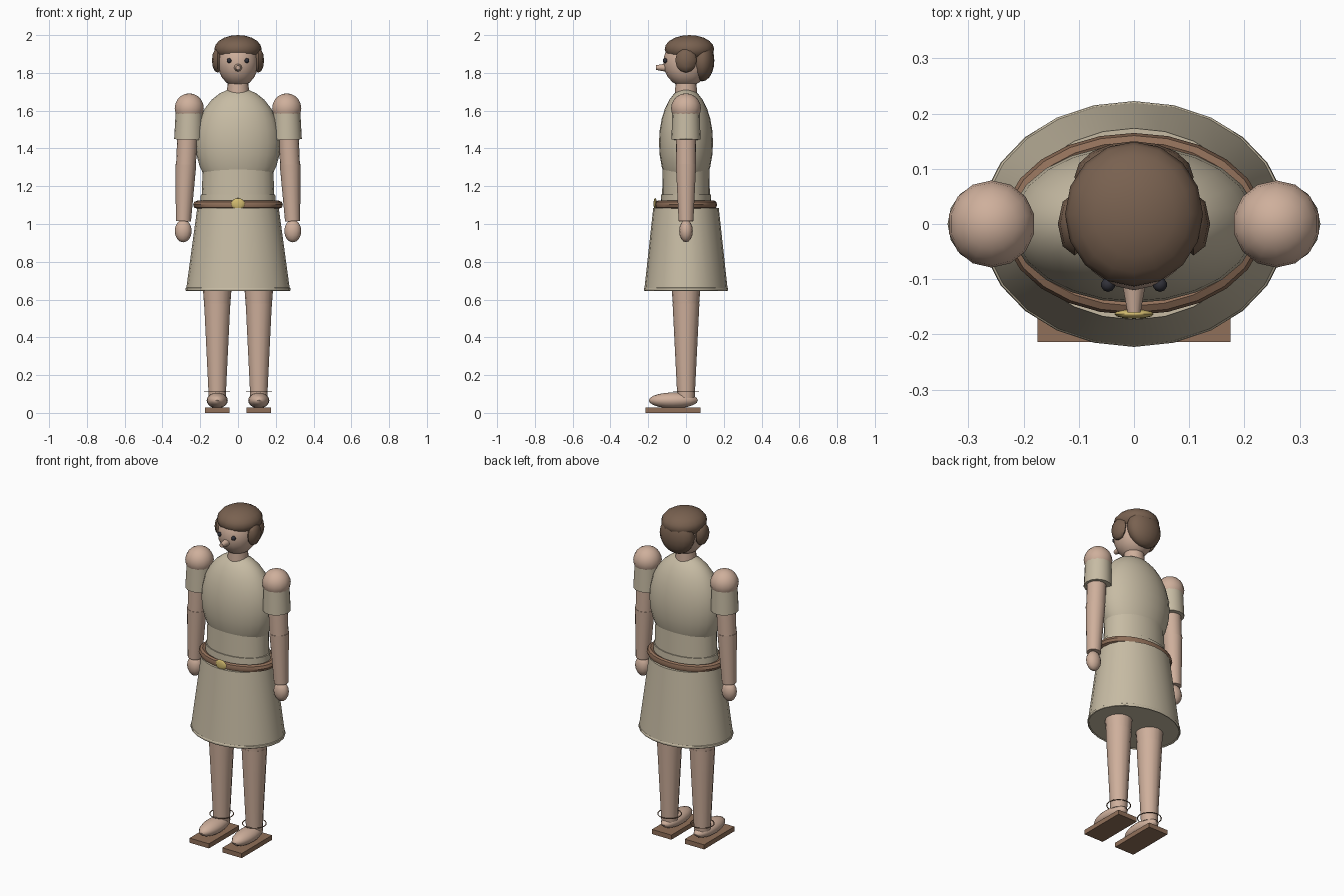
import bpy, math
from mathutils import Vector

if "Cube" in bpy.data.objects:
    bpy.data.objects.remove(bpy.data.objects["Cube"])


def material(name, rgb):
    m = bpy.data.materials.new(name)
    m.diffuse_color = (*rgb, 1)
    m.use_nodes = True
    m.node_tree.nodes["Principled BSDF"].inputs["Base Color"].default_value = m.diffuse_color
    return m


SKIN = material("skin", (0.62, 0.43, 0.33))
CLOTH = material("cloth", (0.57, 0.50, 0.37))
HAIR = material("hair", (0.19, 0.12, 0.08))
LEATHER = material("leather", (0.28, 0.16, 0.10))
GOLD = material("gold", (0.65, 0.50, 0.16))
DARK = material("dark", (0.03, 0.03, 0.04))


def finish(name, mat, scale=(1, 1, 1), smooth=True):
    ob = bpy.context.object
    ob.name = name
    ob.scale = scale
    bpy.ops.object.transform_apply(location=False, rotation=False, scale=True)
    ob.data.materials.append(mat)
    if smooth:
        bpy.ops.object.shade_smooth_by_angle(angle=math.radians(40))
    return ob


def ball(name, loc, radii, mat, seg=16, rings=10):
    bpy.ops.mesh.primitive_uv_sphere_add(segments=seg, ring_count=rings, radius=1, location=loc)
    return finish(name, mat, radii)


def limb(name, a, b, ra, rb, mat, seg=16):
    # tapered cylinder running from a to b
    a, b = Vector(a), Vector(b)
    bpy.ops.mesh.primitive_cone_add(vertices=seg, radius1=ra, radius2=rb,
                                    depth=(b - a).length, location=(a + b) / 2)
    bpy.context.object.rotation_euler = (b - a).to_track_quat('Z', 'Y').to_euler()
    return finish(name, mat)


def drum(name, z0, z1, r0, r1, flat, mat, seg=24):
    # upright elliptical frustum, y radius = flat * x radius
    bpy.ops.mesh.primitive_cone_add(vertices=seg, radius1=r0, radius2=r1,
                                    depth=z1 - z0, location=(0, 0, (z0 + z1) / 2))
    return finish(name, mat, (1, flat, 1))


def ring(name, loc, major, minor, scale, mat, seg=24):
    bpy.ops.mesh.primitive_torus_add(major_radius=major, minor_radius=minor, location=loc,
                                     major_segments=seg, minor_segments=8)
    return finish(name, mat, scale)


# Head and hair
ball("head", (0, 0, 1.855), (0.108, 0.12, 0.13), SKIN)
limb("neck", (0, 0, 1.66), (0, 0, 1.76), 0.06, 0.055, SKIN)
limb("nose", (0, -0.11, 1.828), (0, -0.16, 1.828), 0.021, 0.012, SKIN, 12)
ball("hair_cap", (0, 0.018, 1.926), (0.125, 0.131, 0.074), HAIR)
ball("hair_back", (0, 0.085, 1.865), (0.108, 0.065, 0.11), HAIR)

# Tunic: chest, waist, skirt with hem
ball("tunic_chest", (0, 0, 1.43), (0.225, 0.143, 0.29), CLOTH, 24, 14)
drum("tunic_waist", 1.14, 1.40, 0.192, 0.184, 0.66, CLOTH)
drum("waistband", 1.07, 1.155, 0.202, 0.197, 0.67, CLOTH)
bpy.ops.mesh.primitive_cone_add(vertices=24, radius1=1, radius2=0.785, depth=0.435,
                                location=(0, 0, 0.8675))
finish("skirt", CLOTH, (0.275, 0.221, 1))
ring("skirt_hem", (0, 0, 0.654), 1, 0.022, (0.273, 0.218, 0.42), CLOTH)

# Belt and buckle
ring("belt", (0, 0, 1.102), 0.2, 0.022, (1.072, 0.743, 1), LEATHER)
ball("buckle", (0, -0.163, 1.107), (0.036, 0.009, 0.03), GOLD, 12, 8)

for s, side in ((-1, "left"), (1, "right")):
    # Face and side hair
    ball(f"eye_{side}", (s * 0.047, -0.11, 1.865), (0.013, 0.013, 0.013), DARK, 10, 6)
    ball(f"hair_side_{side}", (s * 0.108, 0, 1.866), (0.03, 0.057, 0.065), HAIR, 8, 6)

    # Arm
    ball(f"shoulder_{side}", (s * 0.258, 0, 1.613), (0.079, 0.079, 0.079), SKIN, 14, 10)
    limb(f"sleeve_{side}", (s * 0.257, 0, 1.61), (s * 0.261, 0, 1.447), 0.072, 0.077, CLOTH)
    limb(f"upper_arm_{side}", (s * 0.262, 0, 1.58), (s * 0.277, 0, 1.28), 0.055, 0.052, SKIN)
    limb(f"forearm_{side}", (s * 0.276, 0, 1.315), (s * 0.289, 0, 1.015), 0.055, 0.040, SKIN, 14)
    ball(f"hand_{side}", (s * 0.29, 0, 0.963), (0.045, 0.036, 0.06), SKIN, 12, 8)

    # Leg
    limb(f"thigh_{side}", (s * 0.11, 0, 0.80), (s * 0.11, 0, 0.53), 0.087, 0.066, SKIN)
    limb(f"shin_{side}", (s * 0.11, 0, 0.58), (s * 0.11, 0, 0.08), 0.071, 0.046, SKIN, 14)
    ring(f"ankle_strap_{side}", (s * 0.11, 0, 0.112), 0.066, 0.003, (1, 1, 0.7), LEATHER, 16)
    ball(f"foot_{side}", (s * 0.11, -0.067, 0.066), (0.056, 0.13, 0.042), SKIN)

    # Sandal sole
    bpy.ops.mesh.primitive_cube_add(size=1, location=(s * 0.11, -0.069, 0.014))
    finish(f"sandal_sole_{side}", LEATHER, (0.13, 0.29, 0.028), False)
